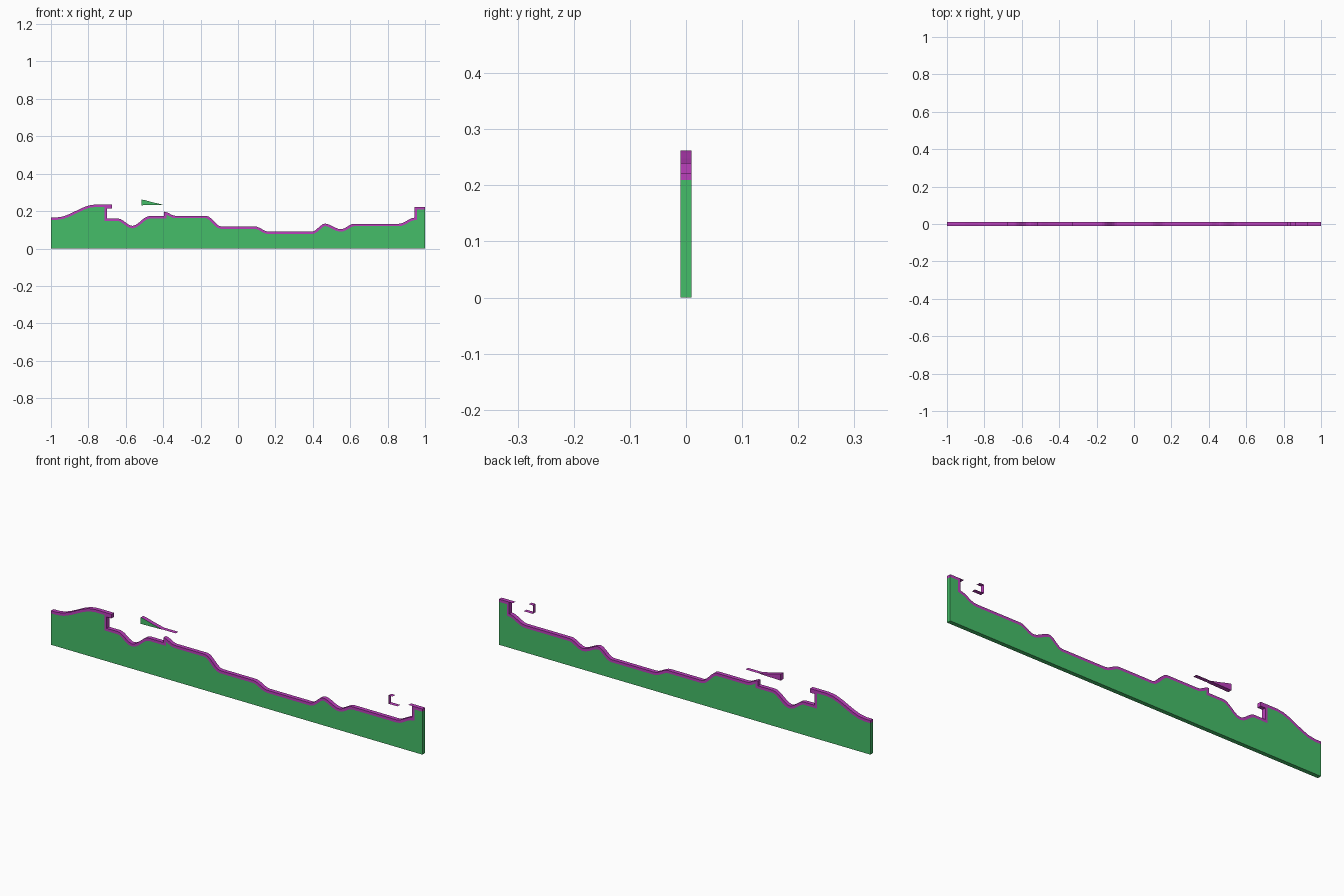
import bpy, bmesh
from mathutils import Vector

if "Cube" in bpy.data.objects:
    bpy.data.objects.remove(bpy.data.objects["Cube"])

D = 0.01      # half depth
BAND = 0.013  # trim thickness


def material(name, col):
    m = bpy.data.materials.new(name)
    m.diffuse_color = (*col, 1)
    m.use_nodes = True
    m.node_tree.nodes["Principled BSDF"].inputs["Base Color"].default_value = m.diffuse_color
    return m


GREEN = material("grass_green", (0.06, 0.51, 0.14))
PURPLE = material("trim_purple", (0.50, 0.05, 0.50))


def expand(keys, steps=6):
    """Profile points; an 'ease' flag makes an S curve up to that key."""
    pts = [Vector(keys[0][:2])]
    for k in keys[1:]:
        a, b = pts[-1].copy(), Vector(k[:2])
        if len(k) > 2:
            for i in range(1, steps):
                t = i / steps
                s = t * t * (3 - 2 * t)
                pts.append(Vector((a.x + (b.x - a.x) * t, a.y + (b.y - a.y) * s)))
        pts.append(b)
    return pts


def inset(pts, d):
    """Mitred offset to the right of the travel direction."""
    out = []
    for i, p in enumerate(pts):
        ns = []
        for a, b in ((i - 1, i), (i, i + 1)):
            if a >= 0 and b < len(pts):
                e = (pts[b] - pts[a]).normalized()
                ns.append(Vector((e.y, -e.x)))
        n = (ns[0] + ns[-1]).normalized()
        out.append(p + n * (d / max(0.5, n.dot(ns[0]))))
    return out


def finish(bm, name, mats):
    bmesh.ops.recalc_face_normals(bm, faces=bm.faces)
    me = bpy.data.meshes.new(name)
    bm.to_mesh(me)
    bm.free()
    for m in mats:
        me.materials.append(m)
    ob = bpy.data.objects.new(name, me)
    bpy.context.collection.objects.link(ob)
    return ob


def row(bm, pts, y):
    return [bm.verts.new((p[0], y, p[1])) for p in pts]


def sheet(name, pts):
    """Thin ribbon across the depth."""
    bm = bmesh.new()
    f, b = row(bm, pts, -D), row(bm, pts, D)
    for i in range(len(pts) - 1):
        bm.faces.new((f[i], f[i + 1], b[i + 1], b[i]))
    return finish(bm, name, [PURPLE])


def slab(name, pts, mats, front, back, sides):
    """Closed extruded polygon with a material index per group of faces."""
    bm = bmesh.new()
    f, b = row(bm, pts, -D), row(bm, pts, D)
    bm.faces.new(f).material_index = front
    bm.faces.new(b[::-1]).material_index = back
    n = len(pts)
    for i in range(n):
        j = (i + 1) % n
        bm.faces.new((f[i], b[i], b[j], f[j])).material_index = sides
    return finish(bm, name, mats)


# Ground with a purple band along its upper edge
top = expand([
    (-1, .166), (-.97, .166), (-.765, .235, 1), (-.70, .235), (-.70, .16),
    (-.64, .16), (-.565, .121, 1), (-.475, .173, 1), (-.395, .173),
    (-.395, .197), (-.335, .175, 1), (-.17, .175), (-.09, .118, 1),
    (.09, .118), (.165, .09, 1), (.395, .09), (.465, .133, 1),
    (.55, .103, 1), (.62, .132, 1), (.86, .132), (.945, .165, 1),
    (.945, .222), (1, .222)])
low = inset(top, BAND)
bm = bmesh.new()
tf, tb = row(bm, top, -D), row(bm, top, D)
lf, lb = row(bm, low, -D), row(bm, low, D)
base = [(-1, 0), (1, 0)]
bf, bb = row(bm, base, -D), row(bm, base, D)
for i in range(len(top) - 1):
    for q in ((tf[i], tf[i + 1], tb[i + 1], tb[i]),
              (tf[i], lf[i], lf[i + 1], tf[i + 1]),
              (tb[i], tb[i + 1], lb[i + 1], lb[i])):
        bm.faces.new(q).material_index = 1
bm.faces.new(lf[::-1] + bf)
bm.faces.new(lb + bb[::-1])
bm.faces.new((bf[0], bb[0], bb[1], bf[1]))
for e, k in ((0, 0), (-1, 1)):
    bm.faces.new((tf[e], tb[e], lb[e], lf[e])).material_index = 1
    bm.faces.new((lf[e], lb[e], bb[k], bf[k]))
finish(bm, "ground", [GREEN, PURPLE])

# Overhanging lip on the left hill
slab("hill_lip", [(-.702, .215), (-.675, .215), (-.675, .235), (-.702, .235)],
     [PURPLE], 0, 0, 0)

# Floating wedge and its thin tail
wedge = [(-.517, .231), (-.517, .262), (-.495, .258), (-.46, .248), (-.40, .234)]
slab("floating_wedge", wedge, [GREEN, PURPLE], 0, 1, 1)
sheet("wedge_tail", [(-.40, .235), (-.328, .235)])

# Hooked bracket and thin ledge at the right
sheet("hook_bracket", [(.84, .24), (.818, .24), (.818, .199), (.866, .199)])
sheet("right_ledge", [(.925, .222), (.945, .222)])
